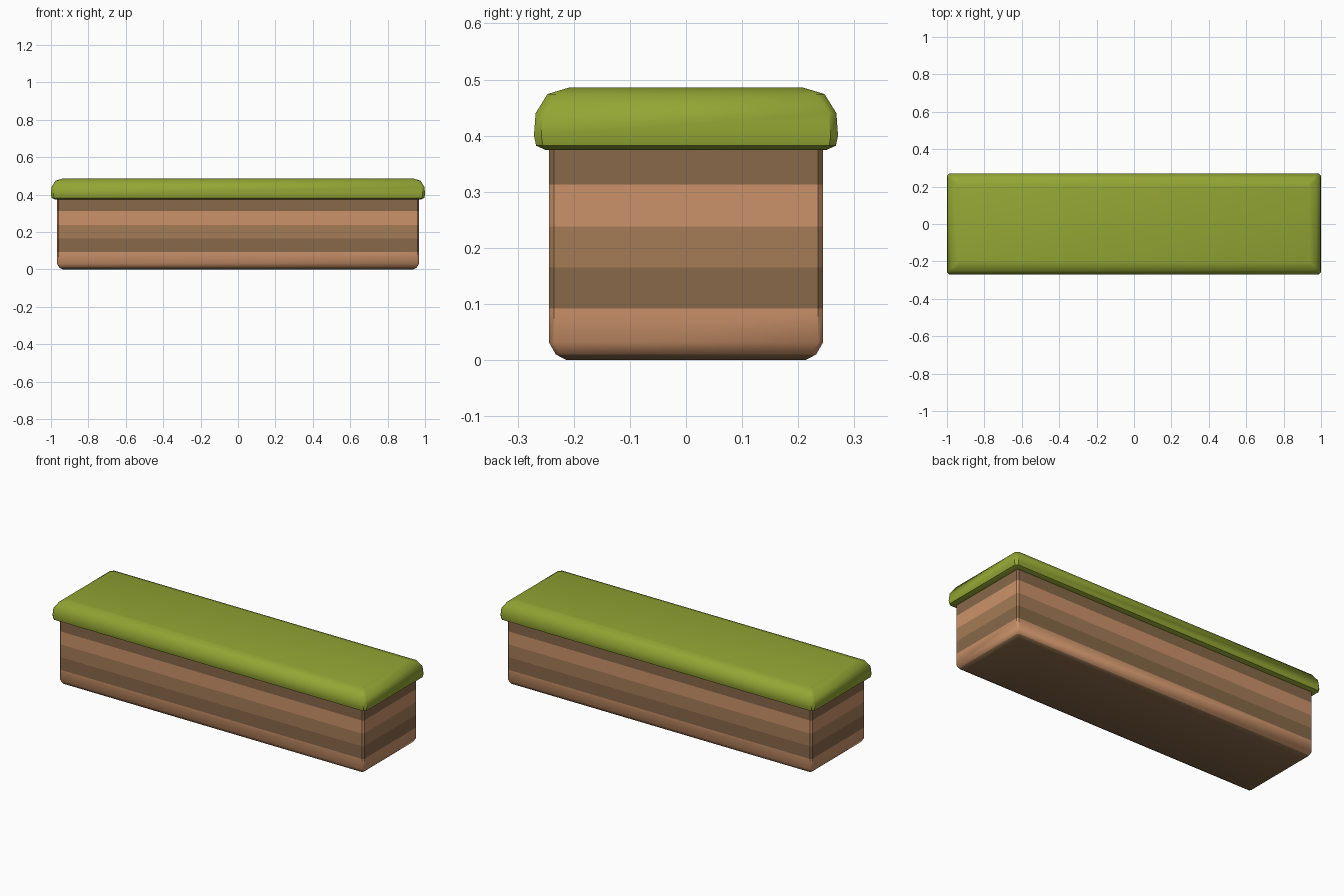
import bpy
import bmesh

if "Cube" in bpy.data.objects:
    bpy.data.objects.remove(bpy.data.objects["Cube"])


def material(name, rgb):
    m = bpy.data.materials.new(name)
    m.diffuse_color = (*rgb, 1)
    m.use_nodes = True
    m.node_tree.nodes["Principled BSDF"].inputs["Base Color"].default_value = m.diffuse_color
    return m


def chamfered_ring(bm, hx, hy, c, z):
    pts = [(hx, c - hy), (hx, hy - c), (hx - c, hy), (c - hx, hy),
           (-hx, hy - c), (-hx, c - hy), (c - hx, -hy), (hx - c, -hy)]
    return [bm.verts.new((x, y, z)) for x, y in pts]


def loft(name, hx, hy, profile, mats, bands):
    """Stack of chamfered rectangles; profile = (inset, corner cut, z)."""
    bm = bmesh.new()
    rings = [chamfered_ring(bm, hx - d, hy - d, c, z) for d, c, z in profile]
    for a, b, band in zip(rings, rings[1:], bands):
        for i in range(8):
            j = (i + 1) % 8
            bm.faces.new((a[i], a[j], b[j], b[i])).material_index = band
    bm.faces.new(rings[0][::-1]).material_index = bands[0]
    bm.faces.new(rings[-1]).material_index = bands[-1]
    bmesh.ops.recalc_face_normals(bm, faces=bm.faces[:])
    mesh = bpy.data.meshes.new(name)
    bm.to_mesh(mesh)
    bm.free()
    for m in mats:
        mesh.materials.append(m)
    ob = bpy.data.objects.new(name, mesh)
    bpy.context.collection.objects.link(ob)
    bpy.ops.object.select_all(action='DESELECT')
    bpy.context.view_layer.objects.active = ob
    ob.select_set(True)
    bpy.ops.object.shade_smooth_by_angle(angle=0.7)
    return ob


clay = material("light_clay", (0.597, 0.288, 0.144))
soil = material("mid_soil", (0.376, 0.202, 0.095))
dark = material("dark_soil", (0.246, 0.138, 0.065))
grass = material("grass", (0.292, 0.376, 0.034))

# Striped earth block with a rounded lower edge
loft("earth_block", 0.968, 0.244,
     [(0.031, 0.006, 0), (0.012, 0.008, 0.01), (0, 0.009, 0.031),
      (0, 0.009, 0.092), (0, 0.009, 0.165), (0, 0.009, 0.238),
      (0, 0.009, 0.313), (0, 0.009, 0.385)],
     [clay, soil, dark], [2, 0, 0, 2, 1, 0, 2])

# Overhanging rounded grass slab
loft("grass_cap", 1.0, 0.271,
     [(0.022, 0.01, 0.374), (0.004, 0.012, 0.382), (0, 0.013, 0.40),
      (0.003, 0.014, 0.44), (0.024, 0.015, 0.474), (0.064, 0.006, 0.486)],
     [grass], [0] * 5)
